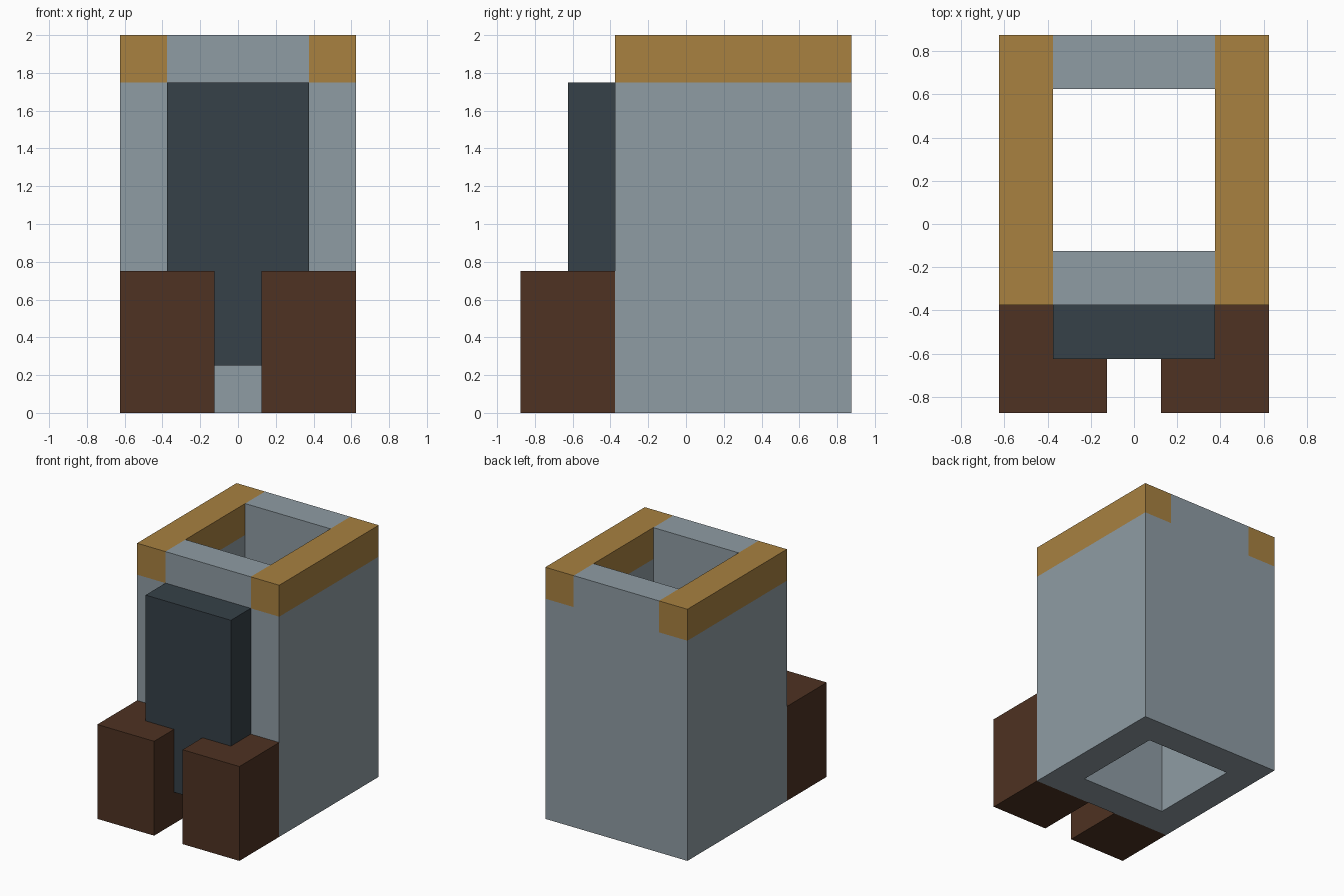
import bpy
import bmesh

cube = bpy.data.objects.get("Cube")
if cube:
    bpy.data.objects.remove(cube, do_unlink=True)


def material(name, rgb):
    """Flat material from 8-bit sRGB, stored as linear values."""
    lin = [c / 255 / 12.92 if c / 255 <= 0.04045 else ((c / 255 + 0.055) / 1.055) ** 2.4
           for c in rgb]
    mat = bpy.data.materials.new(name)
    mat.use_nodes = True
    mat.diffuse_color = (*lin, 1)
    bsdf = next(n for n in mat.node_tree.nodes if n.type == 'BSDF_PRINCIPLED')
    bsdf.inputs["Base Color"].default_value = (*lin, 1)
    bsdf.inputs["Roughness"].default_value = 0.8
    return mat


GREY = material("blue grey", (143, 156, 164))
GOLD = material("ochre gold", (168, 129, 64))
SLATE = material("dark slate", (54, 65, 72))
BROWN = material("dark brown", (78, 50, 34))


def finish(name, bm, *mats):
    bmesh.ops.recalc_face_normals(bm, faces=bm.faces[:])
    mesh = bpy.data.meshes.new(name)
    bm.to_mesh(mesh)
    bm.free()
    for m in mats:
        mesh.materials.append(m)
    obj = bpy.data.objects.new(name, mesh)
    bpy.context.collection.objects.link(obj)
    return obj


def extrude(bm, faces, vec):
    """Extrude a region and return its new cap faces."""
    geom = bmesh.ops.extrude_face_region(bm, geom=faces)["geom"]
    verts = [g for g in geom if isinstance(g, bmesh.types.BMVert)]
    bmesh.ops.translate(bm, verts=verts, vec=vec)
    return [g for g in geom if isinstance(g, bmesh.types.BMFace)]


def prism(name, points, vec, mat):
    """Closed solid from a flat outline pushed along vec."""
    bm = bmesh.new()
    face = bm.faces.new([bm.verts.new(p) for p in points])
    extrude(bm, [face], vec)
    return finish(name, bm, mat)


# Hollow square body: a ring of eight cells raised in two steps
xs = (-0.625, -0.375, 0.375, 0.625)
ys = (-0.375, -0.125, 0.625, 0.875)
bm = bmesh.new()
grid = [[bm.verts.new((x, y, 0)) for y in ys] for x in xs]
ring = [bm.faces.new((grid[i][j], grid[i + 1][j], grid[i + 1][j + 1], grid[i][j + 1]))
        for i in range(3) for j in range(3) if (i, j) != (1, 1)]
shoulder = extrude(bm, ring, (0, 0, 1.75))
extrude(bm, shoulder, (0, 0, 0.25))

# Gold rails along both sides of the rim
for f in bm.faces:
    c = f.calc_center_median()
    f.material_index = int(c.z > 1.76 and abs(c.x) > 0.37)
finish("hollow_body", bm, GREY, GOLD)

# Front panel with a narrow tongue that drops between the blocks
half = [(0.125, 0.25), (0.125, 0.75), (0.375, 0.75), (0.375, 1.75)]
outline = half + [(-x, z) for x, z in reversed(half)]
prism("front_panel", [(x, -0.625, z) for x, z in outline], (0, 0.25, 0), SLATE)

# Pair of foot blocks
for side, s in (("left", 1), ("right", -1)):
    base = [(s * x, y, 0) for x, y in
            ((0.125, -0.875), (0.625, -0.875), (0.625, -0.375), (0.125, -0.375))]
    prism(f"{side}_foot_block", base, (0, 0, 0.75), BROWN)
